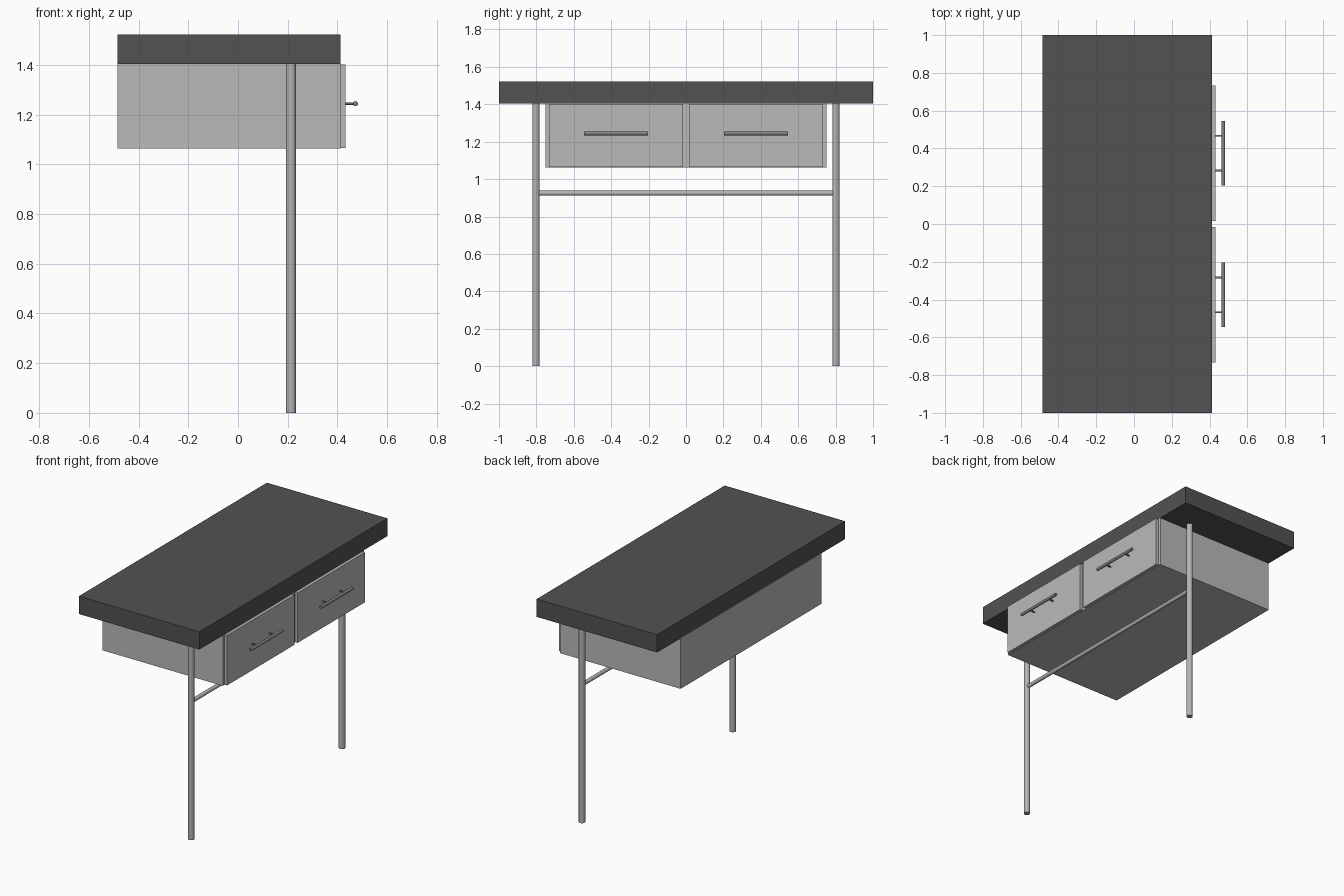
import bpy
from mathutils import Vector

cube = bpy.data.objects.get("Cube")
if cube:
    bpy.data.objects.remove(cube, do_unlink=True)


def material(name, value):
    m = bpy.data.materials.new(name)
    m.use_nodes = True
    color = (value, value, value, 1)
    m.diffuse_color = color
    m.node_tree.nodes["Principled BSDF"].inputs["Base Color"].default_value = color
    return m


charcoal = material("charcoal", 0.085)
light_grey = material("light grey", 0.49)
steel = material("steel grey", 0.46)
handle_grey = material("dark steel", 0.22)


def box(name, low, high, mat):
    low, high = Vector(low), Vector(high)
    bpy.ops.mesh.primitive_cube_add(size=1, location=(low + high) / 2)
    ob = bpy.context.object
    ob.name = name
    ob.scale = high - low
    bpy.ops.object.transform_apply(location=False, rotation=False, scale=True)
    ob.data.materials.append(mat)
    return ob


def rod(name, start, end, radius, mat, sides=24):
    start, end = Vector(start), Vector(end)
    axis = end - start
    bpy.ops.mesh.primitive_cylinder_add(
        vertices=sides, radius=radius, depth=axis.length, location=(start + end) / 2,
        rotation=axis.to_track_quat('Z', 'Y').to_euler())
    ob = bpy.context.object
    ob.name = name
    ob.data.materials.append(mat)
    bpy.ops.object.shade_smooth_by_angle()
    return ob


BACK, FACE = -0.485, 0.412       # depth of the carcass and top
UNDER, BOTTOM = 1.403, 1.063     # underside of top, bottom of drawers
LEG_X = 0.213

# Worktop and drawer carcass
box("table_top", (BACK, -1, UNDER), (FACE, 1, 1.523), charcoal)
box("drawer_carcass", (BACK, -0.75, BOTTOM), (FACE, 0.75, UNDER), light_grey)

# Drawer fronts, handles and legs on both sides
for side, s in (("left", 1), ("right", -1)):
    y0, y1 = sorted((0.017 * s, 0.732 * s))
    box(side + "_drawer_front", (FACE, y0, BOTTOM + 0.002), (0.432, y1, UNDER - 0.002), light_grey)
    mid = 0.375 * s
    rod(side + "_handle_bar", (0.473, mid - 0.171, 1.244), (0.473, mid + 0.171, 1.244), 0.01, handle_grey)
    for n, offset in enumerate((-0.092, 0.092), 1):
        rod(f"{side}_handle_post_{n}", (0.43, mid + offset, 1.244),
            (0.473, mid + offset, 1.244), 0.005, handle_grey, 12)
    rod(side + "_leg", (LEG_X, 0.802 * s, 0), (LEG_X, 0.802 * s, UNDER), 0.02, steel)

# Crossbar between the legs
rod("crossbar", (LEG_X, -0.79, 0.925), (LEG_X, 0.79, 0.925), 0.013, steel)
